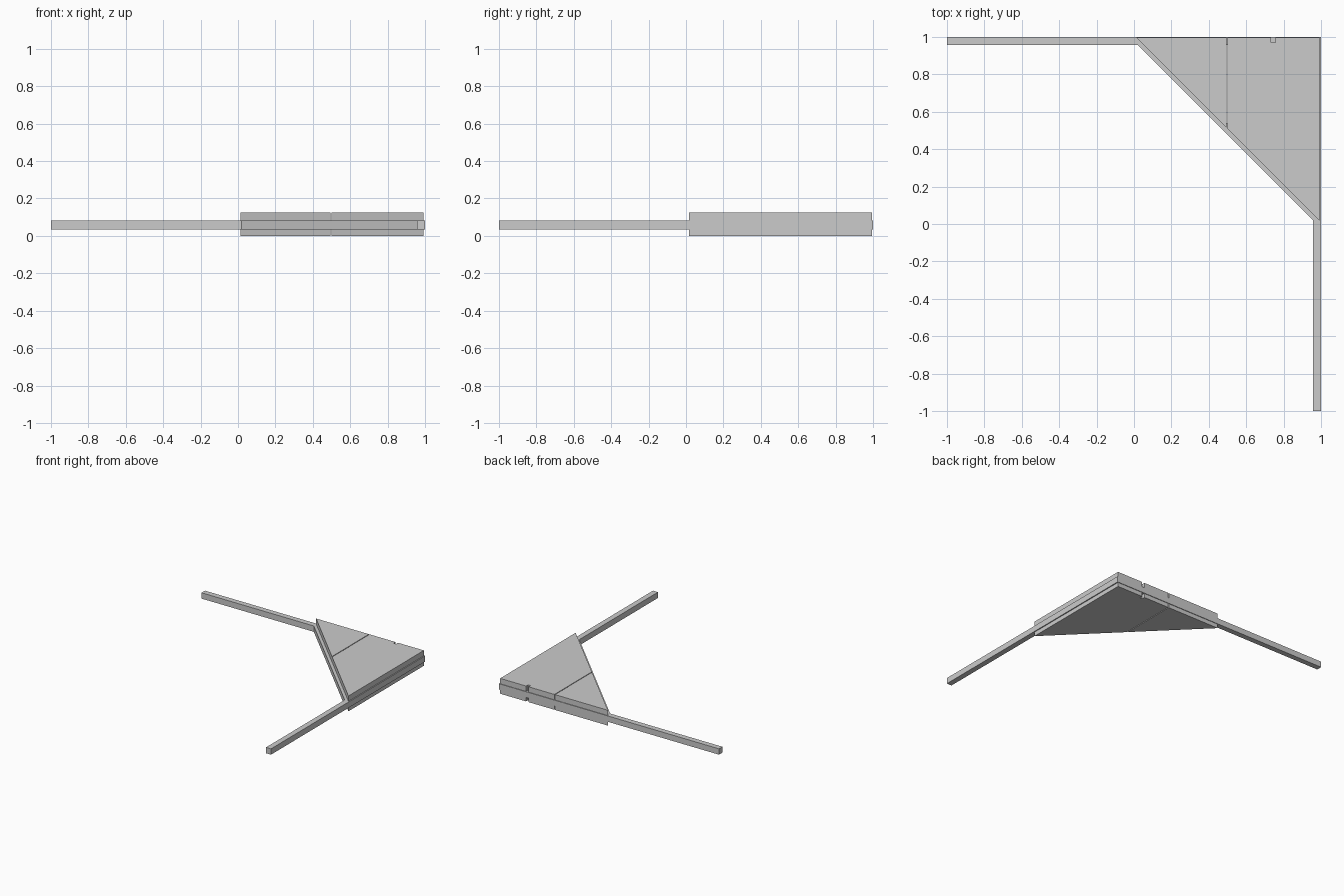
import bpy, bmesh

if "Cube" in bpy.data.objects:
    bpy.data.objects.remove(bpy.data.objects["Cube"])

RAIL_Z = (0.034, 0.082)


def prism(name, outline, z0, z1):
    """Extrude a flat outline between two heights."""
    bm = bmesh.new()
    face = bm.faces.new([bm.verts.new((x, y, z0)) for x, y in outline])
    ext = bmesh.ops.extrude_face_region(bm, geom=[face])
    for v in ext["geom"]:
        if isinstance(v, bmesh.types.BMVert):
            v.co.z = z1
    bmesh.ops.recalc_face_normals(bm, faces=bm.faces)
    mesh = bpy.data.meshes.new(name)
    bm.to_mesh(mesh)
    bm.free()
    obj = bpy.data.objects.new(name, mesh)
    bpy.context.collection.objects.link(obj)
    return obj


# Two long rails meeting at the corner
prism("back_rail", [(-1, 0.955), (1, 0.955), (1, 1), (-1, 1)], *RAIL_Z)
prism("side_rail", [(0.955, -1), (1, -1), (1, 0.955), (0.955, 0.955)], *RAIL_Z)

# Diagonal brace between the rails
prism("diagonal_brace",
      [(0.02, 0.955), (0.955, 0.02), (0.955, 0.08), (0.08, 0.955)], *RAIL_Z)

# Triangular panels above and below, split by a narrow joint
EDGE = 1.008       # x + y along the diagonal edge
BACK, SIDE = 0.995, 0.992
NOTCH = [(0.757, BACK), (0.757, 0.97), (0.733, 0.97), (0.733, BACK)]
for label, z0, z1 in (("lower", 0.0, RAIL_Z[0]), ("upper", RAIL_Z[1], 0.126)):
    prism(label + "_small_panel",
          [(EDGE - BACK, BACK), (0.493, EDGE - 0.493), (0.493, BACK)], z0, z1)
    prism(label + "_large_panel",
          [(0.499, EDGE - 0.499), (SIDE, EDGE - SIDE), (SIDE, BACK)]
          + NOTCH + [(0.499, BACK)], z0, z1)
